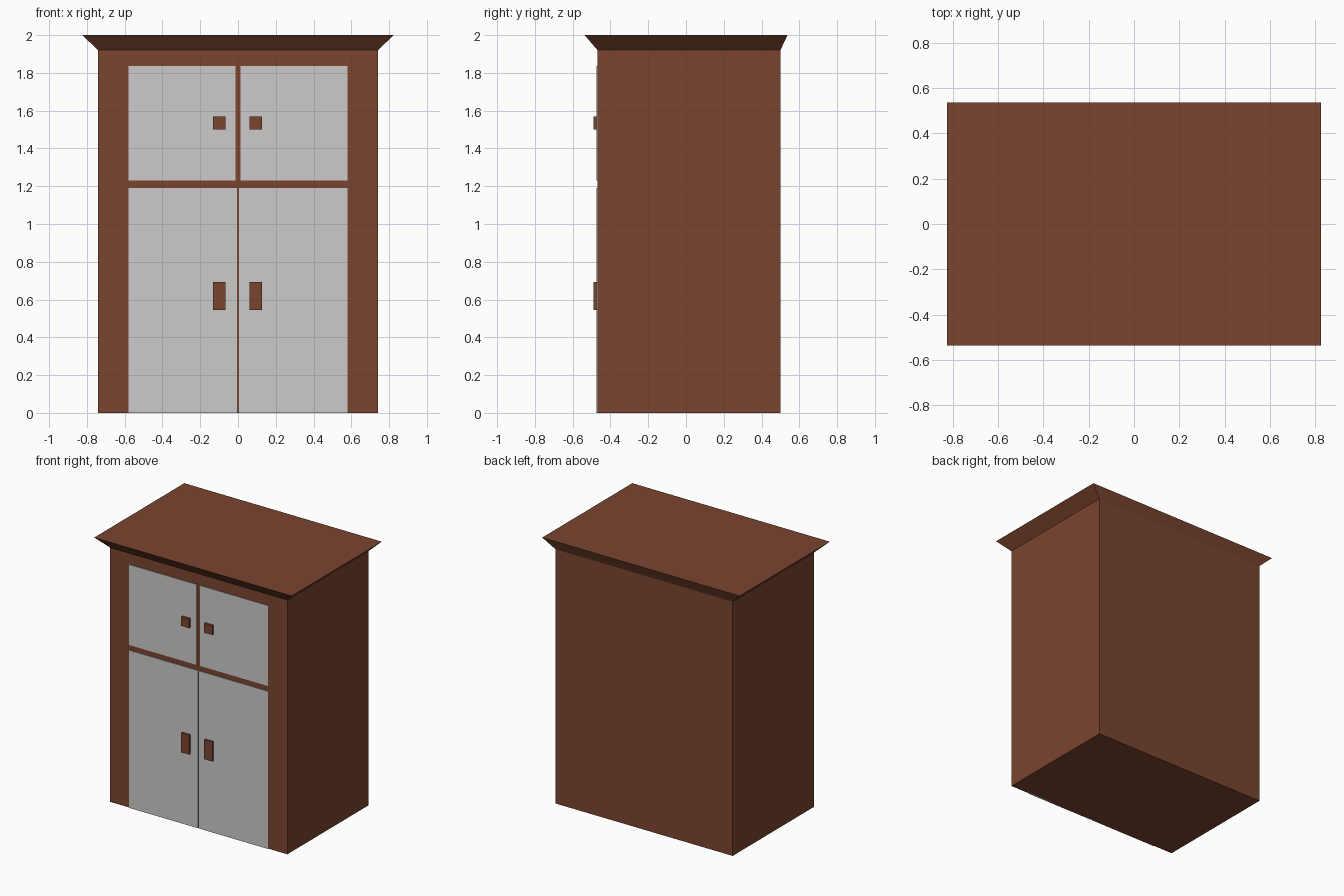
import bpy
import bmesh

if "Cube" in bpy.data.objects:
    bpy.data.objects.remove(bpy.data.objects["Cube"])

brown = bpy.data.materials.new("brown_wood")
brown.diffuse_color = (0.197, 0.059, 0.028, 1)
brown.use_nodes = True
brown.node_tree.nodes["Principled BSDF"].inputs["Base Color"].default_value = brown.diffuse_color


def block(name, x, y, z, material=None, top_x=None, top_y=None):
    """Box from (min, max) ranges; the top face may have its own x and y range."""
    bm = bmesh.new()
    bmesh.ops.create_cube(bm, size=2)
    for v in bm.verts:
        upper = v.co.z > 0
        xr = top_x if upper and top_x else x
        yr = top_y if upper and top_y else y
        v.co = (xr[v.co.x > 0], yr[v.co.y > 0], z[upper])
    mesh = bpy.data.meshes.new(name)
    bm.to_mesh(mesh)
    bm.free()
    if material:
        mesh.materials.append(material)
    obj = bpy.data.objects.new(name, mesh)
    bpy.context.collection.objects.link(obj)
    return obj


# Cabinet body and flared crown
FRONT, BACK = -0.468, 0.5
body_x, body_y = (-0.74, 0.74), (FRONT, BACK)
block("body", body_x, body_y, (0, 1.92), brown)
block("crown", body_x, body_y, (1.92, 2.0), brown,
      top_x=(-0.825, 0.825), top_y=(-0.537, 0.537))

# Upper and lower door pairs with their handles
rows = {
    "upper": (0.014, (1.23, 1.837), (1.50, 1.57)),
    "lower": (0.004, (0.0, 1.19), (0.545, 0.692)),
}
sides = {"left": (-1, (-0.132, -0.065)), "right": (1, (0.06, 0.128))}
for row, (gap, door_z, handle_z) in rows.items():
    for side, (sign, handle_x) in sides.items():
        door_x = sorted((sign * gap, sign * 0.58))
        block(f"{row}_{side}_door", door_x, (-0.473, FRONT + 0.01), door_z)
        block(f"{row}_{side}_handle", handle_x, (-0.489, FRONT), handle_z, brown)
